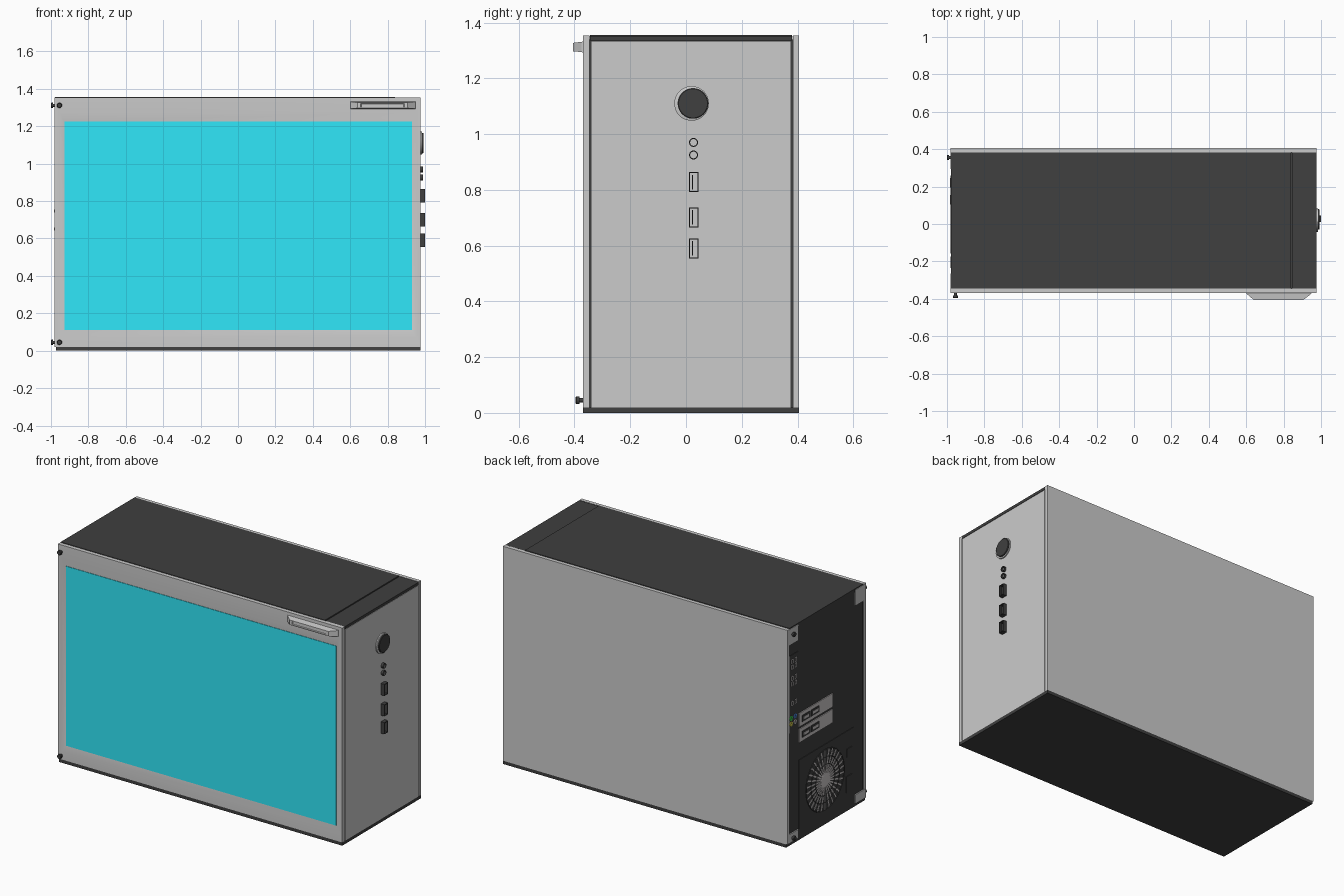
import bpy, bmesh
from math import pi, cos, sin, radians
from mathutils import Matrix, Vector

if "Cube" in bpy.data.objects:
    bpy.data.objects.remove(bpy.data.objects["Cube"])


def colour(name, rgb):
    m = bpy.data.materials.new(name)
    m.diffuse_color = (*rgb, 1)
    m.use_nodes = True
    m.node_tree.nodes["Principled BSDF"].inputs["Base Color"].default_value = m.diffuse_color
    return m


BLACK = colour("black", (0.05, 0.05, 0.05))
TEAL = colour("teal", (0.03, 0.8, 0.95))
GREEN = colour("green", (0.05, 0.8, 0.1))
BLUE = colour("blue", (0.1, 0.3, 0.9))
YELLOW = colour("yellow", (0.9, 0.8, 0.1))
STEEL = colour("steel", (0.6, 0.57, 0.57))


def finish(name, bm, mat=None, smooth=False):
    bmesh.ops.recalc_face_normals(bm, faces=bm.faces)
    me = bpy.data.meshes.new(name)
    bm.to_mesh(me)
    bm.free()
    ob = bpy.data.objects.new(name, me)
    bpy.context.collection.objects.link(ob)
    if mat:
        me.materials.append(mat)
    if smooth:
        bpy.context.view_layer.objects.active = ob
        ob.select_set(True)
        bpy.ops.object.shade_smooth_by_angle(angle=radians(40))
        ob.select_set(False)
    return ob


def box(name, x, y, z, mat=None):
    bm = bmesh.new()
    size = [b - a for a, b in (x, y, z)]
    mid = [(a + b) / 2 for a, b in (x, y, z)]
    bmesh.ops.create_cube(bm, size=1, matrix=Matrix.Translation(mid) @ Matrix.Diagonal((*size, 1)))
    return finish(name, bm, mat)


def lathe(name, origin, axis, profile, mat=None, n=24):
    """Spin (radius, distance) points around an axis through origin."""
    bm = bmesh.new()
    rot = Vector((0, 0, 1)).rotation_difference(Vector(axis)).to_matrix()
    rings = [[bm.verts.new(Vector(origin) + rot @ Vector((r * cos(2 * pi * i / n), r * sin(2 * pi * i / n), h)))
              for i in range(n)] for r, h in profile]
    for a, b in zip(rings, rings[1:]):
        for i in range(n):
            bm.faces.new((a[i], a[(i + 1) % n], b[(i + 1) % n], b[i]))
    bm.faces.new(rings[0])
    bm.faces.new(rings[-1])
    return finish(name, bm, mat, True)


def nested(name, loops, mat=None, smooth=False):
    """Skin between rectangles (x0, x1, z0, z1, y), open at both ends."""
    bm = bmesh.new()
    rings = [[bm.verts.new(p) for p in ((a, y, c), (b, y, c), (b, y, d), (a, y, d))]
             for a, b, c, d, y in loops]
    for a, b in zip(rings, rings[1:]):
        for i in range(4):
            bm.faces.new((a[i], a[(i + 1) % 4], b[(i + 1) % 4], b[i]))
    bm.faces.new(rings[-1])
    return finish(name, bm, mat, smooth)


# Black chassis, base and lid
box("chassis", (-0.974, 0.966), (-0.347, 0.383), (0.015, 1.34), BLACK)
box("base", (-0.972, 0.976), (-0.37, 0.405), (0, 0.02), BLACK)
box("lid", (-0.978, 0.84), (-0.345, 0.381), (1.335, 1.356), BLACK)
box("lid_front_strip", (0.844, 0.976), (-0.345, 0.381), (1.335, 1.352), BLACK)

# Side panels and the narrow end panel
box("rear_panel", (-0.98, 0.976), (0.383, 0.405), (0.02, 1.353))
box("end_panel", (0.95, 0.976), (-0.34, 0.377), (0.02, 1.333))

# Window frame with sloping inner lip, and the glass
nested("window_frame", [(-0.98, 0.976, 0.02, 1.353, -0.346), (-0.98, 0.976, 0.02, 1.353, -0.37),
                        (-0.955, 0.953, 0.072, 1.275, -0.37), (-0.928, 0.93, 0.11, 1.226, -0.361)], smooth=True)
box("window_glass", (-0.928, 0.93), (-0.364, -0.35), (0.11, 1.226), TEAL)

# Tapered pull handle with a shallow groove
nested("handle", [(0.6, 0.95, 1.292, 1.334, -0.368), (0.603, 0.947, 1.294, 1.331, -0.374),
                  (0.64, 0.905, 1.297, 1.327, -0.406), (0.655, 0.89, 1.302, 1.322, -0.406),
                  (0.66, 0.885, 1.304, 1.32, -0.4)])

# Thumbscrews on the window side and the connector side
screw = [(0.008, 0), (0.008, 0.012), (0.014, 0.012), (0.014, 0.023), (0.011, 0.026)]
for z in (0.045, 1.312):
    lathe("window_screw", (-0.955, -0.37, z), (0, -1, 0), screw, BLACK, 16)
    lathe("connector_side_screw", (-0.977, 0.355, z), (-1, 0, 0), [(r, h * 0.9) for r, h in screw], BLACK, 16)

# Corner tabs on the connector side
for z0, z1 in ((1.25, 1.35), (0.02, 0.075)):
    box("corner_tab", (-0.981, -0.97), (0.295, 0.395), (z0, z1))
    box("corner_tab", (-0.981, -0.97), (-0.36, -0.265), (z0, z1))

# Power button and its ring
lathe("power_ring", (0.975, 0.02, 1.11), (1, 0, 0), [(0.062, 0), (0.062, 0.008), (0.058, 0.01)], None, 48)
lathe("power_button", (0.975, 0.025, 1.11), (1, 0, 0), [(0.055, 0), (0.055, 0.014), (0.052, 0.017)], BLACK, 48)

# Audio sockets: black sleeves around grey cores
for z in (0.925, 0.97):
    lathe("audio_sleeve", (0.975, 0.027, z), (1, 0, 0),
          [(0.016, 0), (0.016, 0.015), (0.0125, 0.015), (0.0125, 0.002)], BLACK)
    lathe("audio_core", (0.975, 0.027, z), (1, 0, 0), [(0.012, 0), (0.012, 0.004)])

# Front data ports: black sleeve, grey floor, black tongue
for z in (0.59, 0.701, 0.828):
    y0, y1, h, t = 0.01, 0.045, 0.036, 0.004
    xs = (0.97, 1.0)
    for y in (y0, y1 - t):
        box("port_side", xs, (y, y + t), (z - h, z + h), BLACK)
    for zz in (z - h, z + h - t):
        box("port_end", xs, (y0, y1), (zz, zz + t), BLACK)
    box("port_floor", (0.97, 0.98), (y0 + t, y1 - t), (z - h + t, z + h - t))
    box("port_tongue", (0.97, 0.995), (0.021, 0.025), (z - 0.026, z + 0.026), BLACK)

# Connector plate with data ports and coloured audio jacks
box("connector_plate", (-0.977, -0.97), (0.295, 0.382), (0.7, 1.18), BLACK)
for y in (0.355, 0.318):
    for z in (0.88, 1.0, 1.035, 1.105, 1.14):
        box("rear_port", (-0.98, -0.97), (y - 0.009, y + 0.009), (z - 0.013, z + 0.013), STEEL)
        box("rear_port_slot", (-0.9815, -0.97), (y - 0.003, y + 0.005), (z - 0.009, z + 0.009), BLACK)
for (y, z), mat in zip(((0.365, 0.79), (0.325, 0.79), (0.365, 0.755), (0.325, 0.755)),
                       (GREEN, BLUE, YELLOW, STEEL)):
    lathe("audio_jack", (-0.972, y, z), (-1, 0, 0), [(0.014, 0), (0.014, 0.009), (0.007, 0.009), (0.007, 0.003)], mat, 16)

# Expansion card brackets with sockets
for z in (0.65, 0.748):
    box("card_bracket", (-0.979, -0.97), (-0.045, 0.285), (z - 0.042, z + 0.042), STEEL)
    for y in (0.22, 0.13):
        box("card_socket", (-0.982, -0.97), (y - 0.038, y + 0.038), (z - 0.02, z + 0.02), BLACK)
        box("card_socket_core", (-0.9835, -0.97), (y - 0.026, y + 0.026), (z - 0.008, z + 0.008), STEEL)

# Power supply plate, fan and mains socket
box("supply_plate", (-0.977, -0.97), (-0.255, 0.285), (0.07, 0.5), BLACK)
FC = Vector((-0.976, 0.03, 0.28))
lathe("fan_hub", FC, (-1, 0, 0), [(0.045, 0), (0.045, 0.004), (0.038, 0.006)], STEEL, 32)
bm = bmesh.new()
for i in range(30):
    a = 2 * pi * i / 30
    rot = Matrix.Translation(FC) @ Matrix.Rotation(a, 4, 'X')
    bmesh.ops.create_cube(bm, size=1, matrix=rot @ Matrix.Translation((-0.001, 0, 0.115))
                          @ Matrix.Diagonal((0.004, 0.009, 0.14, 1)))
finish("fan_blades", bm, STEEL)
for r in (0.095, 0.14, 0.187):
    bpy.ops.mesh.primitive_torus_add(location=FC + Vector((-0.002, 0, 0)), rotation=(0, pi / 2, 0), major_radius=r,
                                     minor_radius=0.003, major_segments=48, minor_segments=6)
    bpy.context.object.name = "fan_guard_ring"
    bpy.context.object.data.materials.append(BLACK)
box("mains_socket", (-0.981, -0.97), (-0.235, -0.175), (0.12, 0.22), BLACK)
box("mains_switch", (-0.981, -0.97), (-0.23, -0.18), (0.34, 0.39), BLACK)
